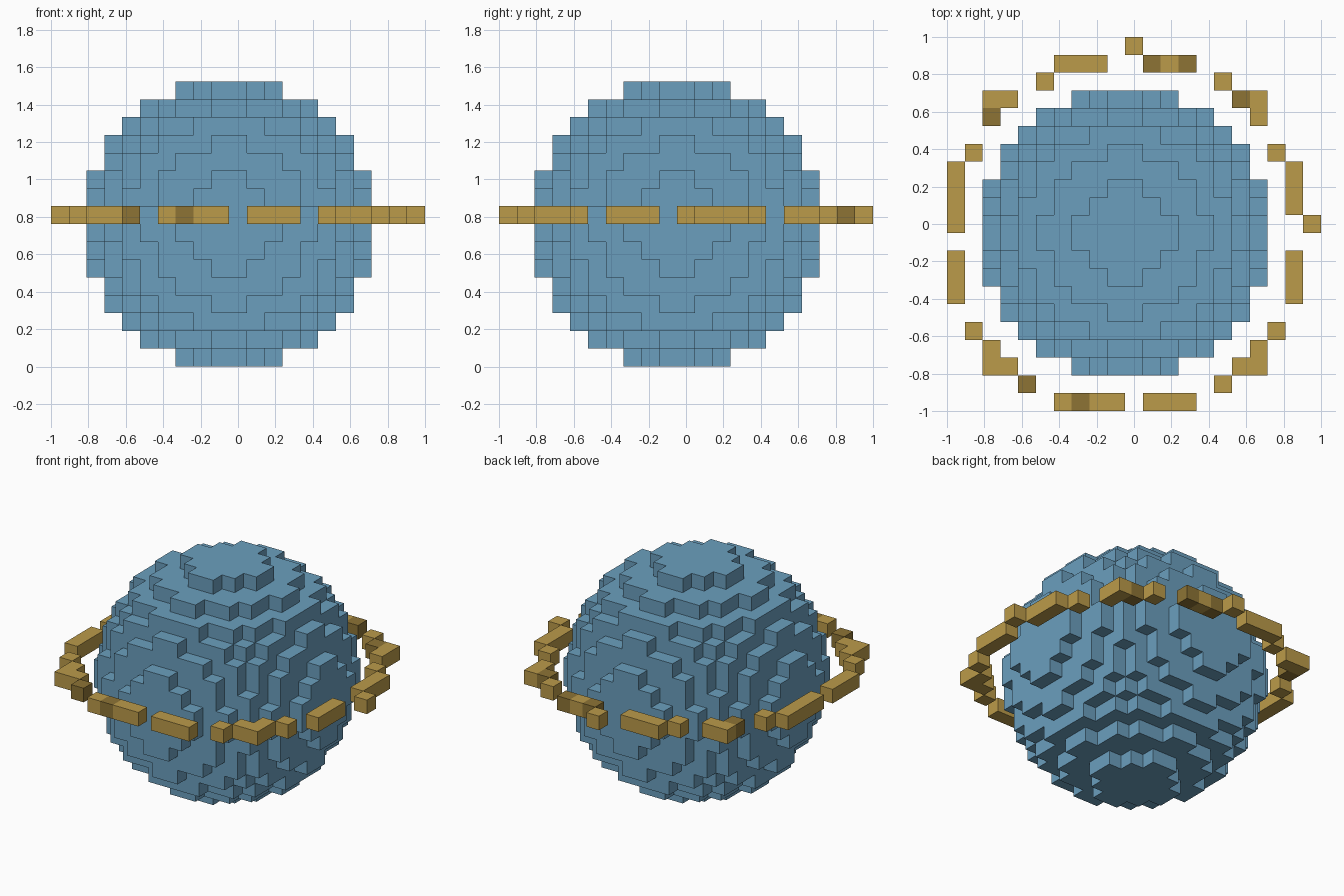
import bpy
import bmesh
from mathutils import Vector

cube = bpy.data.objects.get("Cube")
if cube:
    bpy.data.objects.remove(cube, do_unlink=True)

GRID = 21                   # blocks across the ring
S = 2 / GRID                # block size
GLOBE_LOW, GLOBE_N = 2, 16  # first block and diameter of the globe
RING_LAYER = 8


def make_material(name, rgb):
    mat = bpy.data.materials.new(name)
    mat.use_nodes = True
    mat.diffuse_color = (*rgb, 1)
    mat.node_tree.nodes["Principled BSDF"].inputs["Base Color"].default_value = (*rgb, 1)
    return mat


blue = make_material("dusty blue", (0.147, 0.347, 0.515))
gold = make_material("gold", (0.497, 0.327, 0.068))
dark_gold = make_material("dark gold", (0.27, 0.175, 0.036))


def build_blocks(name, cells, materials):
    """Skin a {cell: material index} set, keeping only the exposed block faces."""
    bm = bmesh.new()
    for cell, index in cells.items():
        centre = Vector(cell) + Vector((0.5, 0.5, 0.5))
        for axis in range(3):
            for sign in (-1, 1):
                step = [0, 0, 0]
                step[axis] = sign
                if tuple(c + d for c, d in zip(cell, step)) in cells:
                    continue
                n = Vector(step) / 2
                u = Vector((abs(n.y), abs(n.z), abs(n.x)))
                v = n.cross(u) * 2
                corners = (-u - v, u - v, u + v, v - u)
                face = bm.faces.new([bm.verts.new(centre + n + c) for c in corners])
                face.material_index = index
    bmesh.ops.remove_doubles(bm, verts=bm.verts, dist=0.01)
    for vert in bm.verts:
        vert.co = vert.co * S - Vector((1, 1, 0))
    mesh = bpy.data.meshes.new(name)
    bm.to_mesh(mesh)
    bm.free()
    for mat in materials:
        mesh.materials.append(mat)
    obj = bpy.data.objects.new(name, mesh)
    bpy.context.collection.objects.link(obj)


# Globe: every block whose centre lies inside the ball
radius = GLOBE_N / 2
globe = {}
for i in range(GLOBE_N):
    for j in range(GLOBE_N):
        for k in range(GLOBE_N):
            if sum((c + 0.5 - radius) ** 2 for c in (i, j, k)) < radius ** 2:
                globe[i + GLOBE_LOW, j + GLOBE_LOW, k] = 0
build_blocks("globe", globe, [blue])

# Ring: a broken band of short runs, each given by its row and its first and last block
ring = {}
across = [(0, 6, 9), (0, 11, 13), (1, 4, 4), (1, 15, 15), (2, 2, 3), (2, 16, 17),
          (17, 2, 3), (17, 16, 17), (18, 5, 5), (18, 15, 15),
          (19, 6, 8), (19, 11, 13), (20, 10, 10)]
for y, first, last in across:
    for x in range(first, last + 1):
        ring[x, y, RING_LAYER] = 0

along = [(0, 6, 8), (0, 10, 13), (1, 4, 4), (1, 14, 14), (2, 3, 3), (2, 16, 16),
         (17, 3, 3), (17, 16, 16), (18, 4, 4), (18, 14, 14),
         (19, 6, 8), (19, 11, 13), (20, 10, 10)]
for x, first, last in along:
    for y in range(first, last + 1):
        ring[x, y, RING_LAYER] = 0

# A few ring blocks are darker
for x, y in [(4, 1), (7, 0), (2, 16), (16, 17), (11, 19), (13, 19)]:
    ring[x, y, RING_LAYER] = 1
build_blocks("ring", ring, [gold, dark_gold])
